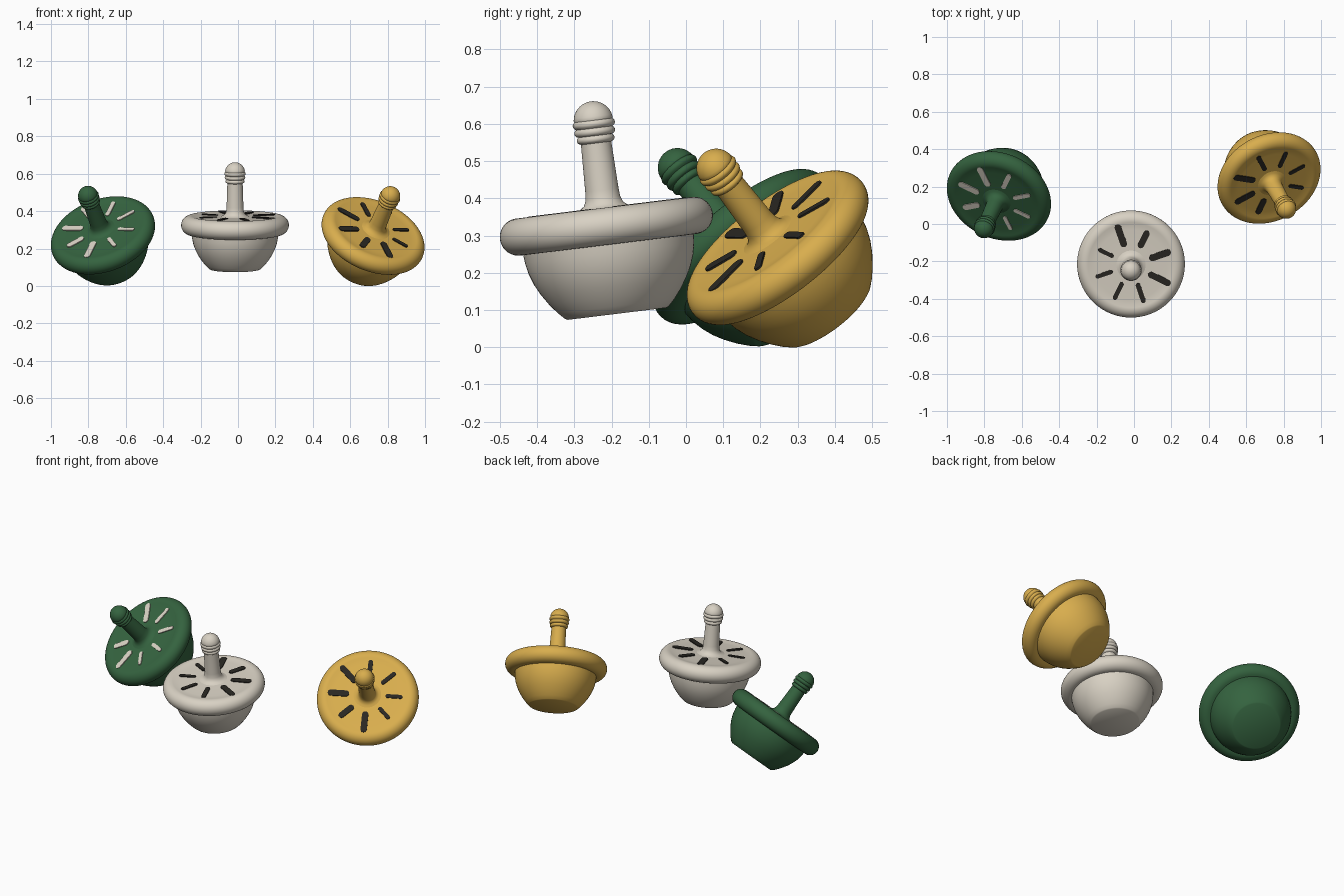
import bpy, bmesh, math
from mathutils import Vector, Matrix

if "Cube" in bpy.data.objects:
    bpy.data.objects.remove(bpy.data.objects["Cube"])

SEG = 96


def material(name, rgb):
    m = bpy.data.materials.new(name)
    m.diffuse_color = (*rgb, 1)
    m.use_nodes = True
    m.node_tree.nodes["Principled BSDF"].inputs["Base Color"].default_value = m.diffuse_color
    return m


CREAM = material("cream", (0.69, 0.64, 0.55))
GREEN = material("dark green", (0.035, 0.125, 0.05))
YELLOW = material("mustard yellow", (0.69, 0.42, 0.075))
DARK = material("charcoal", (0.022, 0.02, 0.016))


def finish(bm, name, mat, matrix, angle):
    bmesh.ops.recalc_face_normals(bm, faces=bm.faces)
    me = bpy.data.meshes.new(name)
    bm.to_mesh(me)
    bm.free()
    me.materials.append(mat)
    ob = bpy.data.objects.new(name, me)
    bpy.context.collection.objects.link(ob)
    ob.matrix_world = matrix
    bpy.ops.object.select_all(action='DESELECT')
    ob.select_set(True)
    bpy.context.view_layer.objects.active = ob
    bpy.ops.object.shade_smooth_by_angle(angle=math.radians(angle))


def lathe(name, profile, mat, matrix):
    """Revolve (radius, height) points that start and end on the axis."""
    bm = bmesh.new()
    rings = []
    for r, z in profile:
        if r == 0:
            rings.append([bm.verts.new((0, 0, z))] * SEG)
        else:
            rings.append([bm.verts.new((r * math.cos(t), r * math.sin(t), z))
                          for t in (2 * math.pi * i / SEG for i in range(SEG))])
    for a, b in zip(rings, rings[1:]):
        for i in range(SEG):
            j = (i + 1) % SEG
            bm.faces.new(list(dict.fromkeys((a[i], a[j], b[j], b[i]))))
    finish(bm, name, mat, matrix, 40)


def arc(cr, cz, rad, a0, a1, n):
    return [(cr + rad * math.cos(t), cz + rad * math.sin(t))
            for t in (math.radians(a0 + (a1 - a0) * i / n) for i in range(n + 1))]


# bowl with rolled rim and slightly dished lid
BOWL = ([(0, 0), (0.134, 0), (0.141, 0.004), (0.158, 0.021), (0.178, 0.046),
         (0.197, 0.075), (0.212, 0.104), (0.223, 0.135), (0.229, 0.165), (0.231, 0.187)]
        + arc(0.238, 0.237, 0.05, -85, 100, 24)
        + [(0.215, 0.2835), (0.19, 0.2825), (0.1, 0.2835), (0, 0.285)])

# stem with flared foot, three grip rings and a ball end
STEM = ([(0, 0.275), (0.085, 0.282), (0.066, 0.287), (0.053, 0.297), (0.047, 0.312),
         (0.045, 0.335), (0.041, 0.462)]
        + arc(0.041, 0.473, 0.010, -70, 65, 6)
        + arc(0.044, 0.493, 0.011, -60, 60, 6)
        + arc(0.046, 0.514, 0.011, -60, 60, 6)
        + arc(0, 0.522, 0.053, 5, 85, 10) + [(0, 0.575)])

# slots: outer radius and width, in order around the lid
SLOTS = [(0.225, 0.036), (0.205, 0.034), (0.232, 0.036), (0.195, 0.022),
         (0.200, 0.022), (0.207, 0.024), (0.215, 0.026), (0.235, 0.034)]


def slot_plates(name, mat, matrix, spin):
    bm = bmesh.new()
    for k, (outer, width) in enumerate(SLOTS):
        h = width / 2
        outline = arc(outer - h, 0, h, -90, 90, 8) + arc(0.103 + h, 0, h, 90, 270, 8)
        rot = Matrix.Rotation(math.radians(spin + 45 * k), 4, 'Z')
        face = bm.faces.new([bm.verts.new(rot @ Vector((x, y, 0.2795))) for x, y in outline])
        ext = bmesh.ops.extrude_face_region(bm, geom=[face])
        top = [v for v in ext["geom"] if isinstance(v, bmesh.types.BMVert)]
        bmesh.ops.translate(bm, verts=top, vec=(0, 0, 0.0085))
    finish(bm, name, mat, matrix, 30)


# the three tops: rim centre, axis direction, slot spin
TOPS = [
    ("cream", CREAM, DARK, (-0.016, -0.214, 0.325), (0, -0.122, 0.9925), 19),
    ("green", GREEN, CREAM, (-0.722, 0.15, 0.27), (-0.28, -0.606, 0.744), 154),
    ("yellow", YELLOW, DARK, (0.722, 0.246, 0.267), (0.323, -0.578, 0.748), 208),
]
for label, mat, slot_mat, rim, axis, spin in TOPS:
    axis = Vector(axis).normalized()
    turn = Vector((0, 0, 1)).rotation_difference(axis).to_matrix().to_4x4()
    matrix = Matrix.Translation(Vector(rim) - axis * 0.237) @ turn
    lathe(label + "_bowl", BOWL, mat, matrix)
    lathe(label + "_stem", STEM, mat, matrix)
    slot_plates(label + "_slots", slot_mat, matrix, spin)
